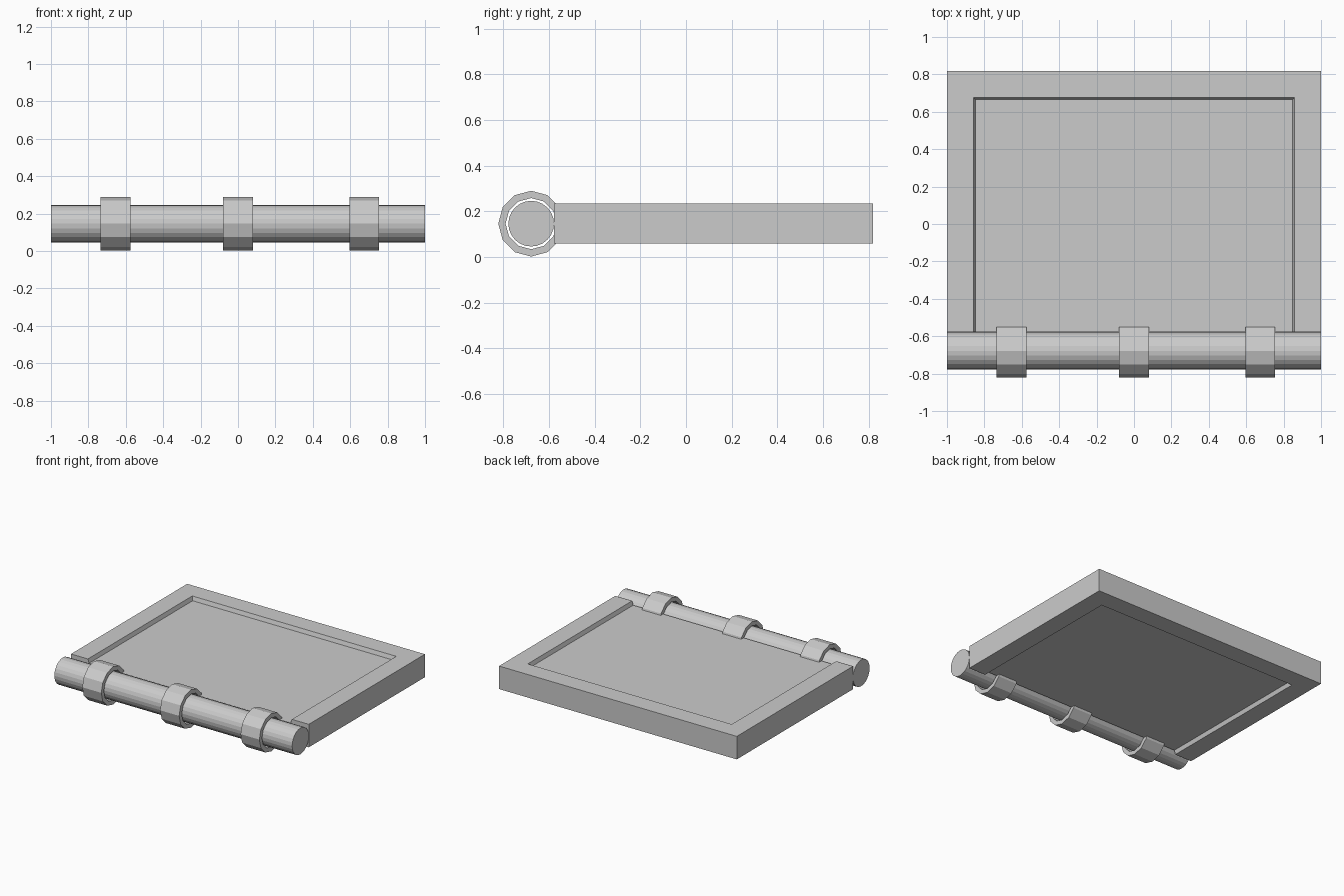
import bpy, bmesh
from math import sin, cos, pi, radians

if "Cube" in bpy.data.objects:
    bpy.data.objects.remove(bpy.data.objects["Cube"])

CY, CZ = -0.678, 0.146      # hinge axis
FRONT, BACK = -0.578, 0.818  # board depth range


def loft(name, sections, closed_path=False):
    """Join matching closed cross-sections and cap both ends."""
    bm = bmesh.new()
    rings = [[bm.verts.new(p) for p in s] for s in sections]
    n = len(rings[0])
    for a, b in zip(rings, rings[1:]):
        for i in range(n):
            j = (i + 1) % n
            bm.faces.new((a[i], a[j], b[j], b[i]))
    bm.faces.new(rings[0][::-1])
    bm.faces.new(rings[-1])
    bmesh.ops.recalc_face_normals(bm, faces=bm.faces)
    me = bpy.data.meshes.new(name)
    bm.to_mesh(me)
    bm.free()
    ob = bpy.data.objects.new(name, me)
    bpy.context.collection.objects.link(ob)
    return ob


def prism_x(name, profile, x0, x1):
    """Extrude a (y, z) outline along x."""
    return loft(name, [[(x, y, z) for y, z in profile] for x in (x0, x1)])


# three-sided border: (inset from the outer edge, height)
border = [(0, 0.06), (0, 0.235), (0.142, 0.235),
          (0.152, 0.205), (0.152, 0.09), (0.142, 0.06)]
stations = []
for sx, at_back in ((-1, False), (-1, True), (1, True), (1, False)):
    stations.append([(sx * (1 - d), BACK - d if at_back else FRONT, z)
                     for d, z in border])
loft("board_border", stations)

# recessed centre panel
prism_x("board_panel", [(FRONT, 0.09), (FRONT, 0.205),
                        (0.672, 0.205), (0.672, 0.09)], -0.852, 0.852)

# round hinge rod
rod = [(CY + 0.1 * cos(2 * pi * i / 24), CZ + 0.1 * sin(2 * pi * i / 24))
       for i in range(24)]
prism_x("hinge_rod", rod, -1, 1)

# open clasps wrapped round the rod, ends sunk into the panel
angles = [15] + list(range(30, 331, 30)) + [345]


def arc(r):
    pts = []
    for a in angles:
        k = r * (cos(radians(15)) if a % 30 else 1)
        pts.append((CY + k * cos(radians(a)), CZ + k * sin(radians(a))))
    return pts


clasp = arc(0.144) + arc(0.112)[::-1]
for label, x0, x1 in (("left", -0.735, -0.575), ("middle", -0.08, 0.08),
                      ("right", 0.597, 0.755)):
    prism_x("clasp_" + label, clasp, x0, x1)
